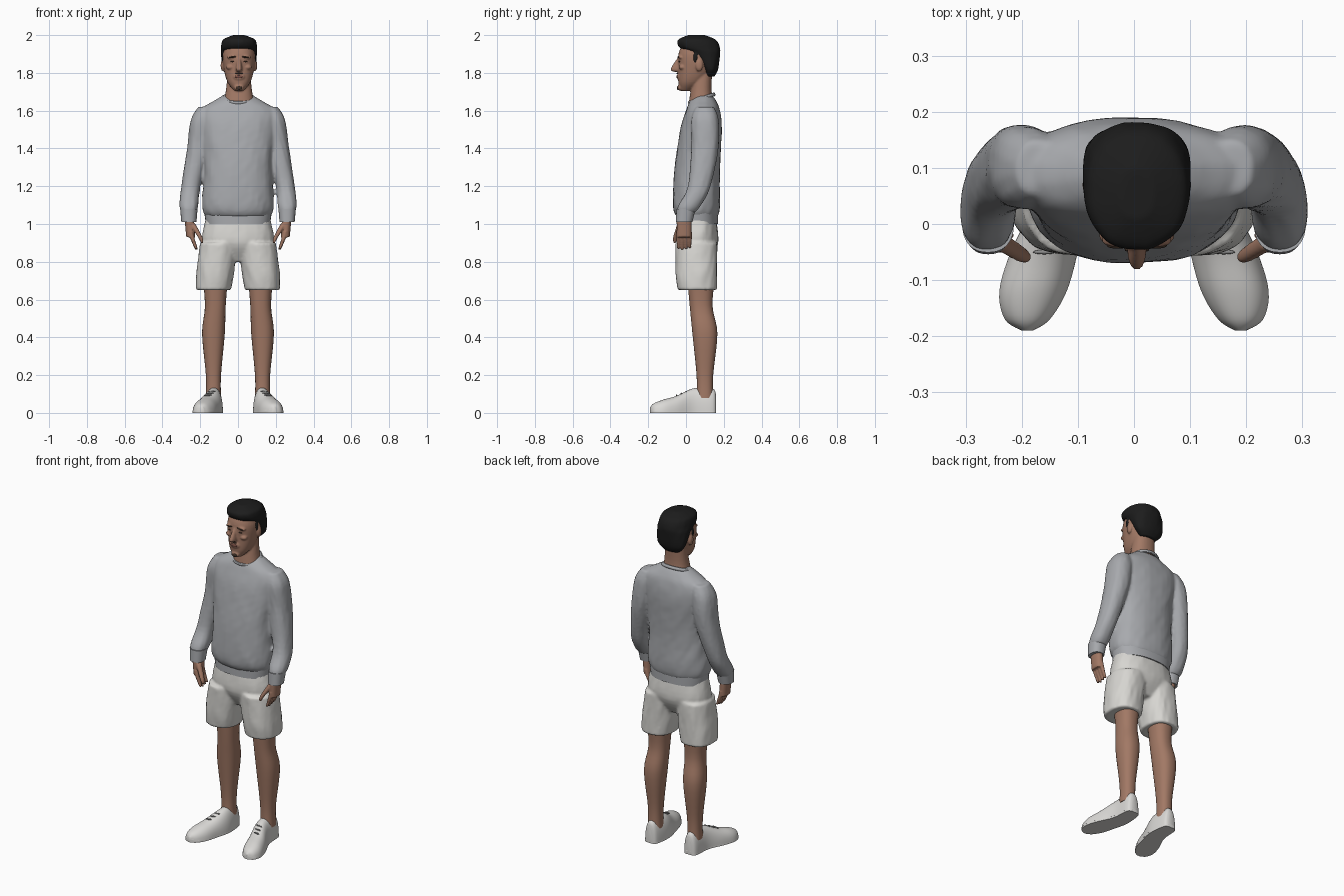
import bpy, bmesh, math
from mathutils import Matrix, Vector, noise

cube = bpy.data.objects.get("Cube")
if cube:
    bpy.data.objects.remove(cube, do_unlink=True)

SIDES = {"left": 1, "right": -1}
HEAD_SHIFT = .005


def material(name, *rgb):
    mat = bpy.data.materials.new(name)
    mat.use_nodes = True
    mat.diffuse_color = (*rgb, 1)
    mat.node_tree.nodes["Principled BSDF"].inputs["Base Color"].default_value = (*rgb, 1)
    return mat


skin = material("skin", .36, .19, .13)
black_hair = material("black hair", .012, .012, .012)
grey_knit = material("grey knit", .39, .4, .42)
white_cloth = material("off white cloth", .68, .67, .64)
white_shoe = material("white shoe", .7, .69, .67)
dark_brown = material("dark brown", .05, .03, .02)
lip_red = material("lip red", .2, .08, .06)
grey_lace = material("grey lace", .25, .25, .25)


def spline(rows, steps=5):
    """Yield smoothly interpolated section rows."""
    last = len(rows) - 1
    for i in range(last):
        before, start, end, after = (rows[min(max(k, 0), last)] for k in range(i - 1, i + 3))
        for step in range(steps):
            t = step / steps
            ease = t * t * (3 - 2 * t)
            leave, arrive = t * (1 - t) ** 2 / 2, t * t * (t - 1) / 2
            yield [b + (c - b) * ease + (c - a) * leave + (d - b) * arrive
                   for a, b, c, d in zip(before, start, end, after)]
    yield rows[last]


def loft(bm, rows, power=2.3, fold=0, upright=False, floor=0, segments=36):
    """Skin rounded sections, each given as x, y, z, half width and half depth (or height)."""
    rings = []
    for x, y, z, width, depth in spline(rows):
        ring = []
        for i in range(segments):
            angle = math.tau * i / segments
            u, v = (math.copysign(abs(w) ** (2 / power), w) for w in (math.cos(angle), math.sin(angle)))
            crease = 1 + fold * noise.noise(Vector((x + u * 3, v * 3, z * 13 + u * 4)))
            u, v = u * crease * width, v * crease * depth
            place = (x + u, y, max(z + v, floor)) if upright else (x + u, y + v, z)
            ring.append(bm.verts.new(place))
        rings.append(ring)
    for low, high in zip(rings, rings[1:]):
        for i in range(segments):
            bm.faces.new((low[i - 1], low[i], high[i], high[i - 1]))
    bm.faces.new(rings[0])
    bm.faces.new(rings[-1])


def body(bm, rows, **options):
    """Centred form: height, half width, front and back."""
    loft(bm, [(0, (front + back) / 2, z, width, (back - front) / 2) for z, width, front, back in rows], **options)


def limb(bm, side, points, depth=1.1, **options):
    """Round form along a path: position and radius."""
    loft(bm, [(side * x, y, z, radius, radius * depth) for x, y, z, radius in points], **options)


def ball(bm, center, radii, tilt=0):
    matrix = Matrix.Translation(center) @ Matrix.Rotation(tilt, 4, "Y") @ Matrix.Diagonal((*radii, 1))
    bmesh.ops.create_uvsphere(bm, u_segments=20, v_segments=12, radius=1, matrix=matrix)


def pair(bm, center, radii, tilt=0):
    x, y, z = center
    for side in SIDES.values():
        ball(bm, (side * x, y, z), radii, side * tilt)


def finish(name, bm, mat, voxel=0, soften=3, shift=0):
    """Make the object; a voxel size blends its overlapping forms into one skin."""
    bmesh.ops.recalc_face_normals(bm, faces=bm.faces)
    mesh = bpy.data.meshes.new(name)
    bm.to_mesh(mesh)
    bm.free()
    mesh.materials.append(mat)
    part = bpy.data.objects.new(name, mesh)
    part.location.x = shift
    bpy.context.collection.objects.link(part)
    if voxel:
        remesh = part.modifiers.new("blend", "REMESH")
        remesh.mode = "VOXEL"
        remesh.voxel_size = voxel
        remesh.use_smooth_shade = True
        smooth = part.modifiers.new("soften", "SMOOTH")
        smooth.iterations = soften
    else:
        bpy.ops.object.select_all(action="DESELECT")
        part.select_set(True)
        bpy.context.view_layer.objects.active = part
        bpy.ops.object.shade_smooth_by_angle(angle=math.radians(50))


# Sweater: torso and sleeves blended together
bm = bmesh.new()
body(bm, [(1.04, .17, -.05, .17), (1.1, .19, -.07, .18), (1.3, .18, -.06, .18), (1.5, .2, -.03, .19),
          (1.6, .2, 0, .18), (1.65, .13, .02, .16), (1.68, .08, .05, .14)], fold=.03)
for side in SIDES.values():
    limb(bm, side, [(.17, .1, 1.62, .04), (.19, .1, 1.55, .06), (.21, .1, 1.4, .06), (.25, .07, 1.2, .05),
                    (.26, .02, 1.1, .05), (.26, 0, 1.06, .04)], depth=1.2, fold=.06)
finish("sweater", bm, grey_knit, voxel=.008, soften=4)

# Ribbed hem, cuffs and collar
bm = bmesh.new()
body(bm, [(1, .17, -.05, .17), (1.07, .18, -.05, .17)])
finish("sweater_hem", bm, grey_knit)
bm = bmesh.new()
for side in SIDES.values():
    limb(bm, side, [(.26, -.01, 1.01, .04), (.26, 0, 1.08, .046)])
finish("sweater_cuffs", bm, grey_knit)
bpy.ops.mesh.primitive_torus_add(major_radius=.083, minor_radius=.01, location=(0, .083, 1.664), rotation=(.33, 0, 0))
collar = bpy.context.object
collar.name = "sweater_collar"
collar.scale.y = .82
collar.data.materials.append(grey_knit)
bpy.ops.object.shade_smooth_by_angle()

# Shorts
bm = bmesh.new()
body(bm, [(.8, .12, 0, .12), (.9, .19, -.05, .17), (1.03, .17, -.04, .16)], fold=.03)
for side in SIDES.values():
    limb(bm, side, [(.13, .06, .65, .094), (.12, .055, .75, .1), (.1, .055, .9, .1)], fold=.04)
finish("shorts", bm, white_cloth, voxel=.008)

# Bare legs
bm = bmesh.new()
for side in SIDES.values():
    limb(bm, side, [(.13, .1, .08, .04), (.13, .1, .2, .04), (.13, .1, .42, .06), (.12, .08, .57, .055),
                    (.12, .08, .75, .07)])
finish("legs", bm, skin)

# Shoes: the upper and the sole share one outline from heel to toe
outline = [(.16, .13, .02, .09), (.14, .13, .04, .13), (.04, .13, .05, .13), (-.05, .16, .06, .09),
           (-.12, .18, .06, .07), (-.17, .19, .04, .05), (-.19, .19, .01, .03)]
uppers, soles, laces = bmesh.new(), bmesh.new(), bmesh.new()
for side in SIDES.values():
    loft(uppers, [(side * x, y, 0, width, top) for y, x, width, top in outline], upright=True, floor=.01)
    loft(soles, [(side * x, y, 0, width, .025) for y, x, width, top in outline], upright=True, power=4)
for row in range(3):
    pair(laces, (.14 + row / 100, -row / 40, .113 - row / 100), (.02, .004, .004), tilt=.1)
finish("shoe_uppers", uppers, white_shoe)
finish("shoe_soles", soles, white_shoe)
finish("shoe_laces", laces, grey_lace)

# Hands: palm, thumb and four hanging fingers
for label, side in SIDES.items():
    bm = bmesh.new()
    limb(bm, side, [(.26, -.01, 1.05, .025), (.25, -.01, .93, .024)], depth=1.6)
    limb(bm, side, [(.19, -.06, .9, .006), (.2, -.055, .93, .012), (.24, -.03, 1, .015)])
    for finger in range(4):
        y = finger / 50 - .04
        tip = .863 + abs(finger - 1) / 200
        limb(bm, side, [(.22, y, tip, .007), (.24, y, .92, .011), (.25, y, .96, .011)], depth=1)
    finish(f"{label}_hand", bm, skin, voxel=.005, soften=2)

# Head with neck, nose, chin, brow, cheeks and ears
bm = bmesh.new()
body(bm, [(1.705, .025, -.03, .02), (1.75, .06, -.04, .09), (1.82, .08, -.04, .14), (1.9, .085, -.04, .16),
          (1.97, .06, -.01, .12)])
limb(bm, 1, [(0, .08, 1.6, .09), (0, .08, 1.7, .07), (0, .09, 1.8, .06)], depth=.8)
body(bm, [(1.805, .01, -.06, 0), (1.82, .017, -.082, 0), (1.88, .01, -.045, 0)])
ball(bm, (0, -.034, 1.722), (.026, .012, .016))
ball(bm, (0, -.038, 1.78), (.03, .01, .02))
pair(bm, (.034, -.03, 1.885), (.03, .012, .01), tilt=.1)
pair(bm, (.046, -.02, 1.83), (.022, .018, .014))
pair(bm, (.086, .07, 1.84), (.011, .02, .032))
finish("head", bm, skin, voxel=.005, shift=HEAD_SHIFT)

# Brows, narrowed eyes, moustache shadow and chin beard
bm = bmesh.new()
pair(bm, (.034, -.038, 1.884), (.02, .006, .005), tilt=.1)
pair(bm, (.032, -.034, 1.86), (.013, .006, .004))
ball(bm, (0, -.043, 1.72), (.017, .005, .01))
ball(bm, (0, -.046, 1.797), (.022, .004, .003))
finish("brows_eyes_and_beard", bm, dark_brown, shift=HEAD_SHIFT)
bm = bmesh.new()
ball(bm, (0, -.046, 1.78), (.022, .005, .008))
finish("lips", bm, lip_red, shift=HEAD_SHIFT)

# Hair: full swept crown, short back and sideburns
bm = bmesh.new()
body(bm, [(1.78, .05, .1, .15), (1.82, .085, .09, .17), (1.9, .095, .03, .18), (1.93, .096, -.03, .18),
          (1.96, .092, -.046, .17), (1.98, .08, -.035, .15), (2, .03, .01, .1)], fold=.03)
pair(bm, (.078, .05, 1.88), (.013, .014, .035))
finish("hair", bm, black_hair, voxel=.006, soften=2, shift=HEAD_SHIFT)
